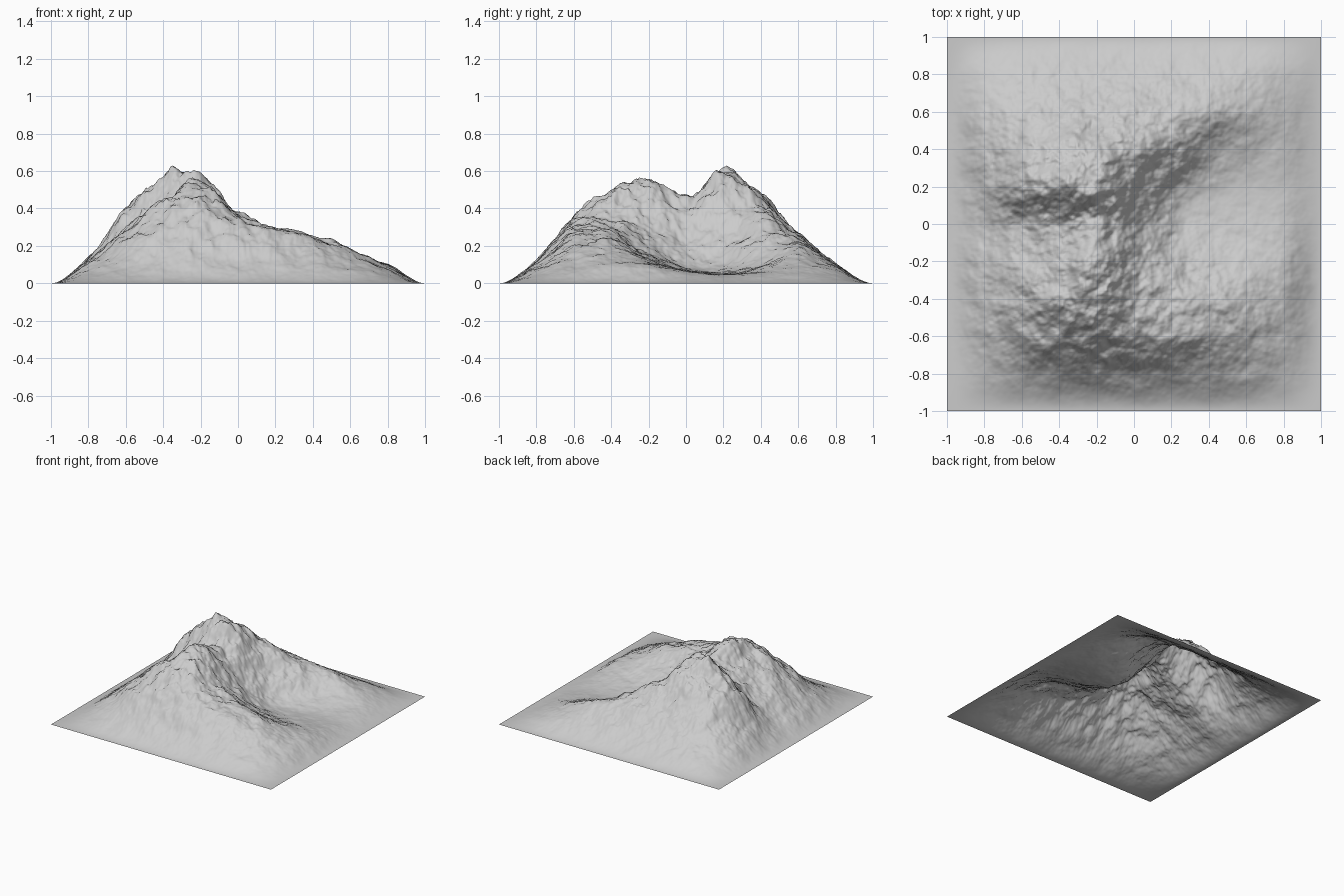
import bpy, bmesh, math
from mathutils import Vector, noise

if "Cube" in bpy.data.objects:
    bpy.data.objects.remove(bpy.data.objects["Cube"])

N = 256  # cells per side

# Coarse heights in hundredths, rows from y=0.8 down to -0.8, columns x=-0.8 to 0.8
COARSE = [
    [5, 9, 10, 10, 10, 10, 10, 8, 4],
    [10, 20, 25, 26, 26, 24, 20, 13, 6],
    [13, 32, 45, 47, 38, 26, 12, 8, 5],
    [13, 39, 55, 56, 34, 13, 6, 5, 4],
    [10, 25, 38, 47, 29, 12, 7, 7, 6],
    [12, 27, 42, 54, 34, 20, 14, 12, 9],
    [12, 29, 43, 50, 37, 29, 25, 18, 10],
    [9, 21, 31, 35, 32, 28, 23, 16, 8],
    [4, 8, 11, 12, 12, 11, 10, 8, 4],
]


def coarse(i, j):
    # reflect past the border so the slope levels out at the edge
    i, j = 10 - abs(10 - abs(i)), 10 - abs(10 - abs(j))
    return COARSE[9 - j][i - 1] / 100 if 1 <= i <= 9 and 1 <= j <= 9 else 0.0


def cubic(a, b, c, d, t):
    return b + 0.5 * t * (c - a + t * (2*a - 5*b + 4*c - d + t * (3*(b - c) + d - a)))


def base_height(x, y):
    u, v = (x + 1) * 5, (y + 1) * 5
    i, j = min(9, math.floor(u)), min(9, math.floor(v))
    rows = [cubic(*[coarse(i + k, j + m) for k in (-1, 0, 1, 2)], u - i)
            for m in (-1, 0, 1, 2)]
    summit = 0.035 * math.exp(-((x + 0.33)**2 + (y - 0.23)**2) / 0.008)
    return max(0.0, cubic(*rows, v - j)) + summit


def height(x, y):
    # warp the broad form so ridges wander, then add rock detail that fades at low ground
    p = Vector((x, y, 0.37))
    inside = max(0.0, (1 - x**4) * (1 - y**4))
    wx = 0.025 * noise.fractal(p * 8, 0.8, 2.1, 6) * inside
    wy = 0.025 * noise.fractal(p * 8 + Vector((9, 4, 2)), 0.8, 2.1, 6) * inside
    z = base_height(x + wx, y + wy)
    crag = noise.fractal(p * 9 + Vector((3, 7, 1)), 0.85, 2.1, 6)
    return max(0.0, z + 0.036 * min(1, z / 0.5) * crag)


# Mountain terrain: a single displaced sheet
bm = bmesh.new()
bmesh.ops.create_grid(bm, x_segments=N, y_segments=N, size=1)
for v in bm.verts:
    v.co.z = height(v.co.x, v.co.y)
for f in bm.faces:
    f.smooth = True
mesh = bpy.data.meshes.new("mountain_terrain")
bm.to_mesh(mesh)
bm.free()
bpy.context.collection.objects.link(bpy.data.objects.new("mountain_terrain", mesh))
